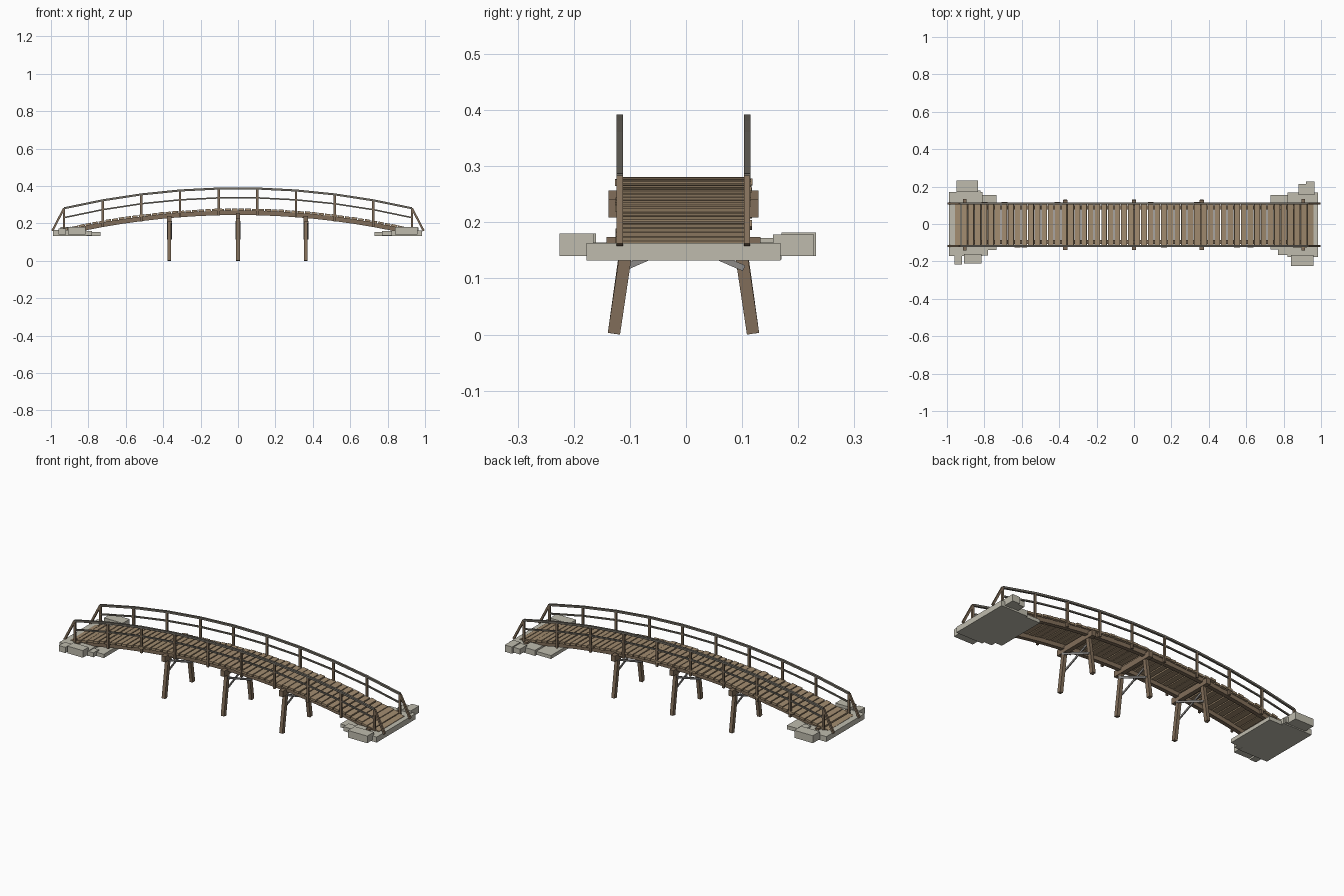
import bpy, bmesh, math, random
from mathutils import Vector, Matrix

random.seed(4)
if "Cube" in bpy.data.objects:
    bpy.data.objects.remove(bpy.data.objects["Cube"], do_unlink=True)


def material(name, rgb):
    m = bpy.data.materials.new(name)
    m.use_nodes = True
    m.diffuse_color = (*rgb, 1)
    m.node_tree.nodes["Principled BSDF"].inputs["Base Color"].default_value = (*rgb, 1)
    return m


PLANK = material("tan planks", (0.36, 0.26, 0.16))
TIMBER = material("brown timber", (0.22, 0.155, 0.10))
RAIL = material("weathered rail wood", (0.165, 0.15, 0.125))
METAL = material("grey brace", (0.27, 0.26, 0.25))
STONE = material("pale stone", (0.52, 0.50, 0.42))

RADIUS = 4.1      # radius of the deck arch
MID = -0.0045     # middle line of the timberwork in y


def deck(x):
    """Height of the deck surface."""
    return 0.28 - RADIUS + math.sqrt(RADIUS ** 2 - x * x)


def bar(bm, a, b, width, height):
    """Square-ended bar from a to b; width is across, height is the other way."""
    a, b = Vector(a), Vector(b)
    axis = (b - a).normalized()
    ref = Vector((1, 0, 0)) if abs(axis.x) < 0.3 else Vector((0, 1, 0))
    up = axis.cross(ref).normalized()
    side = up.cross(axis)
    rot = Matrix((axis, side, up)).transposed().to_4x4()
    size = Matrix.Diagonal(((b - a).length, width, height, 1))
    bmesh.ops.create_cube(bm, size=1, matrix=Matrix.Translation((a + b) / 2) @ rot @ size)


def box(bm, x0, x1, y0, y1, z0, z1):
    mid = Matrix.Translation(((x0 + x1) / 2, (y0 + y1) / 2, (z0 + z1) / 2))
    bmesh.ops.create_cube(bm, size=1, matrix=mid @ Matrix.Diagonal((x1 - x0, y1 - y0, z1 - z0, 1)))


def finish(name, bm, mat):
    bmesh.ops.recalc_face_normals(bm, faces=bm.faces)
    mesh = bpy.data.meshes.new(name)
    bm.to_mesh(mesh)
    bm.free()
    mesh.materials.append(mat)
    obj = bpy.data.objects.new(name, mesh)
    bpy.context.collection.objects.link(obj)
    return obj


def arch(bm, xs, y, lift, width, height):
    """Rectangular section swept along the arch as one strip."""
    rings = []
    for x in xs:
        z = deck(x) + lift
        rings.append([bm.verts.new((x, y + sy * width / 2, z + sz * height / 2))
                      for sy, sz in ((-1, -1), (1, -1), (1, 1), (-1, 1))])
    for r, s in zip(rings, rings[1:]):
        for i in range(4):
            j = (i + 1) % 4
            bm.faces.new((r[i], r[j], s[j], s[i]))
    bm.faces.new(rings[0])
    bm.faces.new(rings[-1])


# Deck planks, slightly uneven
bm = bmesh.new()
COUNT = 54
step = 1.92 / COUNT
for i in range(COUNT):
    x = -0.96 + (i + 0.5) * step
    half = step * random.uniform(0.40, 0.46)
    z = deck(x) - 0.006 + random.uniform(-0.0015, 0.001)
    slope = -x / RADIUS + random.uniform(-0.03, 0.03)
    a = (x - half, MID + random.uniform(-0.003, 0.003), z - half * slope)
    b = (x + half, a[1], z + half * slope)
    bar(bm, a, b, 2 * random.uniform(0.111, 0.121), 0.012)
finish("deck_planks", bm, PLANK)

# Arched beams under the deck
bm = bmesh.new()
for side in (-1, 1):
    arch(bm, [-0.93 + 1.86 * i / 18 for i in range(19)], MID + side * 0.092, -0.023, 0.022, 0.024)
finish("arched_beams", bm, TIMBER)

# Railings
post_x = [-0.93 + 1.86 * i / 9 for i in range(10)]
posts, rails, ends = bmesh.new(), bmesh.new(), bmesh.new()
for side in (-1, 1):
    y = MID + side * 0.1135
    for x in post_x:
        box(posts, x - 0.006, x + 0.006, y - 0.005, y + 0.005, deck(x) - 0.036, deck(x) + 0.104)
    arch(rails, post_x, y, 0.108, 0.012, 0.011)
    arch(rails, post_x, y, 0.058, 0.008, 0.008)
    for end in (-1, 1):
        bar(ends, (end * 0.93, y, deck(0.93) + 0.108), (end * 0.993, y, 0.16), 0.011, 0.011)
finish("railing_posts", posts, TIMBER)
finish("handrails", rails, RAIL)
finish("railing_end_braces", ends, TIMBER)

# Trestles with splayed legs and crossed braces
legs, caps, braces = bmesh.new(), bmesh.new(), bmesh.new()
for x in (-0.367, 0, 0.363):
    top = deck(x) - 0.035
    box(caps, x - 0.012, x + 0.012, MID - 0.134, MID + 0.134, top - 0.02, top + 0.012)
    for side in (-1, 1):
        bar(legs, (x, MID + side * 0.124, 0.0015), (x, MID + side * 0.09, top), 0.019, 0.022)
        off = x + side * 0.011
        bar(braces, (off, MID + side * 0.108, 0.118), (off, MID - side * 0.097, 0.207), 0.005, 0.011)
for x in (-0.905, 0.905):
    box(caps, x - 0.01, x + 0.01, MID - 0.137, MID + 0.137, 0.155, deck(x) - 0.005)
finish("trestle_legs", legs, TIMBER)
finish("cross_beams", caps, TIMBER)
finish("trestle_braces", braces, METAL)

# Left-hand and right-hand stone footings: wide slab, inner slab, loose side blocks
bm = bmesh.new()
for block in (
    (0.82, 0.985, -0.177, 0.168, 0.132, 0.163),
    (0.73, 0.83, -0.135, 0.155, 0.134, 0.153),
    (0.84, 0.96, -0.225, -0.165, 0.14, 0.18),
    (0.92, 0.965, 0.155, 0.228, 0.14, 0.178),
    (0.88, 0.92, 0.155, 0.215, 0.142, 0.172),
    (0.77, 0.83, -0.165, -0.12, 0.135, 0.16),
):
    box(bm, *block)
finish("left_stone_footing", bm, STONE)

bm = bmesh.new()
for block in (
    (-0.99, -0.81, -0.17, 0.17, 0.134, 0.164),
    (-0.82, -0.735, -0.14, 0.155, 0.132, 0.153),
    (-0.95, -0.835, 0.17, 0.232, 0.14, 0.182),
    (-0.91, -0.815, -0.212, -0.16, 0.14, 0.18),
    (-0.96, -0.92, -0.217, -0.165, 0.14, 0.172),
    (-0.84, -0.78, -0.168, -0.12, 0.135, 0.16),
    (-0.86, -0.82, 0.12, 0.18, 0.14, 0.172),
):
    box(bm, *block)
finish("right_stone_footing", bm, STONE)
